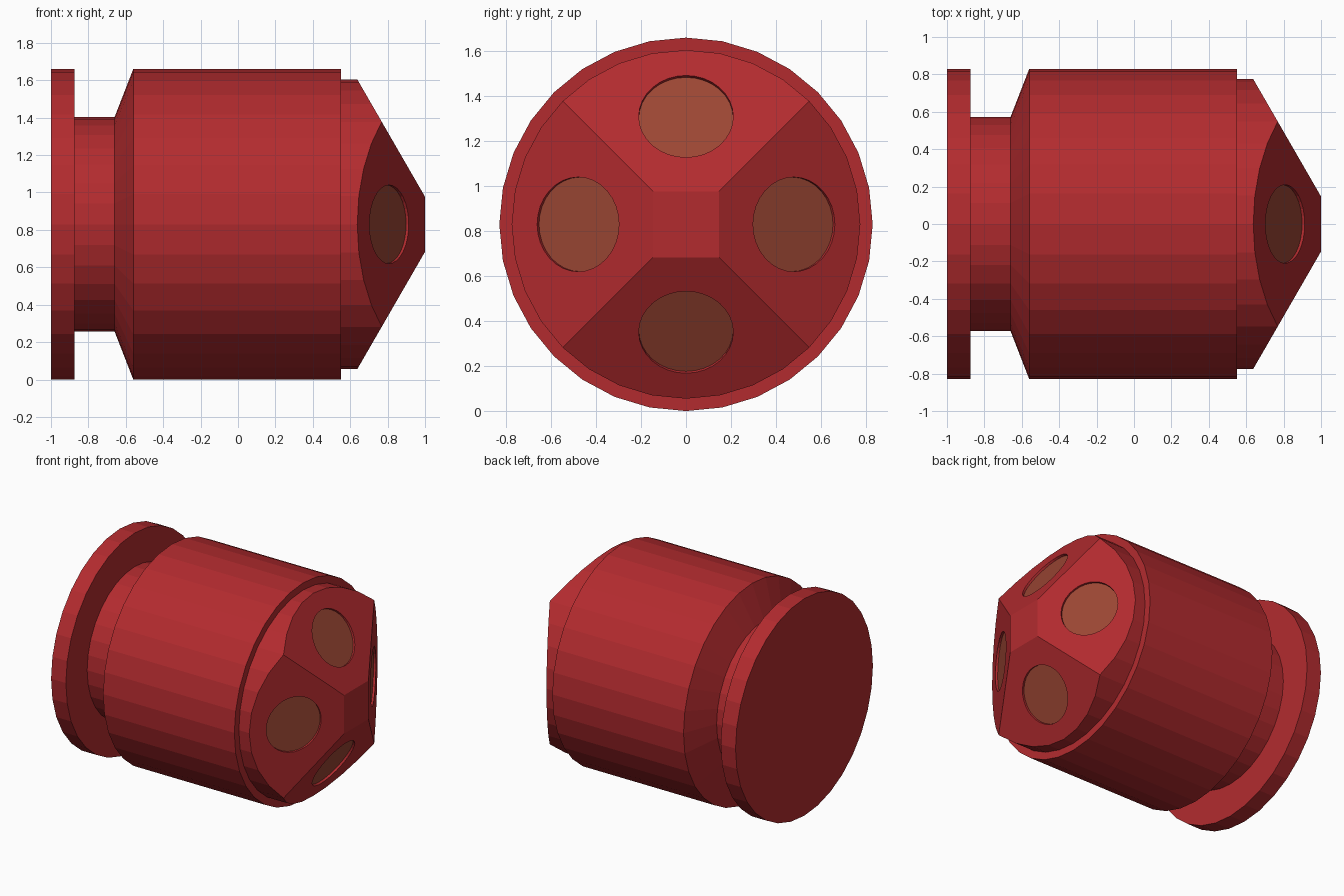
import bpy, bmesh, math
from mathutils import Vector, Matrix

if "Cube" in bpy.data.objects:
    bpy.data.objects.remove(bpy.data.objects["Cube"])

SIDES = 32
CZ = 0.83                      # height of the long axis
AXIS = Vector((0, 0, CZ))


def material(name, colour):
    m = bpy.data.materials.new(name)
    m.diffuse_color = (*colour, 1)
    m.use_nodes = True
    m.node_tree.nodes["Principled BSDF"].inputs["Base Color"].default_value = m.diffuse_color
    return m


def add_object(name, bm, mat):
    me = bpy.data.meshes.new(name)
    bm.to_mesh(me)
    bm.free()
    me.materials.append(mat)
    ob = bpy.data.objects.new(name, me)
    bpy.context.collection.objects.link(ob)
    return ob


red = material("red_body", (0.45, 0.024, 0.028))
brown = material("brown_port", (0.33, 0.062, 0.034))

# Turned body: flange, neck, shoulder, barrel and stepped nose (x, radius)
profile = [(-1, 0.83), (-0.875, 0.83), (-0.875, 0.573), (-0.66, 0.573),
           (-0.56, 0.83), (0.55, 0.83), (0.55, 0.775), (1, 0.775)]
bm = bmesh.new()
rings = []
for x, r in profile:
    angles = [2 * math.pi * i / SIDES for i in range(SIDES)]
    rings.append([bm.verts.new((x, r * math.sin(a), CZ + r * math.cos(a))) for a in angles])
for a, b in zip(rings, rings[1:]):
    for i in range(SIDES):
        j = (i + 1) % SIDES
        bm.faces.new((a[i], a[j], b[j], b[i]))
bm.faces.new(rings[0])
bm.faces.new(rings[-1])

# Four sloping nose facets, sliced off and capped
slope = math.radians(60)
tip = 0.147
turns = [Matrix.Rotation(k * math.pi / 2, 3, 'X') for k in range(4)]
normal = Vector((math.sin(slope), 0, math.cos(slope)))
for t in turns:
    geom = bm.verts[:] + bm.edges[:] + bm.faces[:]
    cut = bmesh.ops.bisect_plane(bm, geom=geom, plane_co=AXIS + t @ Vector((1, 0, tip)),
                                 plane_no=t @ normal, clear_outer=True)
    edges = [e for e in cut["geom_cut"] if isinstance(e, bmesh.types.BMEdge)]
    bmesh.ops.contextual_create(bm, geom=edges)
bmesh.ops.recalc_face_normals(bm, faces=bm.faces[:])
body = add_object("body", bm, red)


# Cylinder centred on a nose facet, between two heights along the facet normal
def facet_disc(bm, t, low, high, radius):
    d = 0.48
    n = t @ normal
    base = AXIS + t @ Vector((1 - (d - tip) / math.tan(slope), 0, d))
    rot = n.to_track_quat('Z', 'Y').to_matrix().to_4x4()
    bmesh.ops.create_cone(bm, cap_ends=True, segments=SIDES, radius1=radius, radius2=radius,
                          depth=high - low,
                          matrix=Matrix.Translation(base + n * (low + high) / 2) @ rot)


# Shallow round pockets
bm = bmesh.new()
for t in turns:
    facet_disc(bm, t, -0.021, 0.05, 0.21)
cutter = add_object("pocket_cutter", bm, red)
mod = body.modifiers.new("pockets", 'BOOLEAN')
mod.operation = 'DIFFERENCE'
mod.solver = 'EXACT'
mod.object = cutter
bpy.context.view_layer.update()
body.data = bpy.data.meshes.new_from_object(
    body.evaluated_get(bpy.context.evaluated_depsgraph_get()))
body.modifiers.clear()
bpy.data.objects.remove(cutter)

# Brown floors in the pockets
for k, t in enumerate(turns):
    bm = bmesh.new()
    facet_disc(bm, t, -0.022, -0.016, 0.2095)
    add_object(f"port_floor_{k + 1}", bm, brown)
